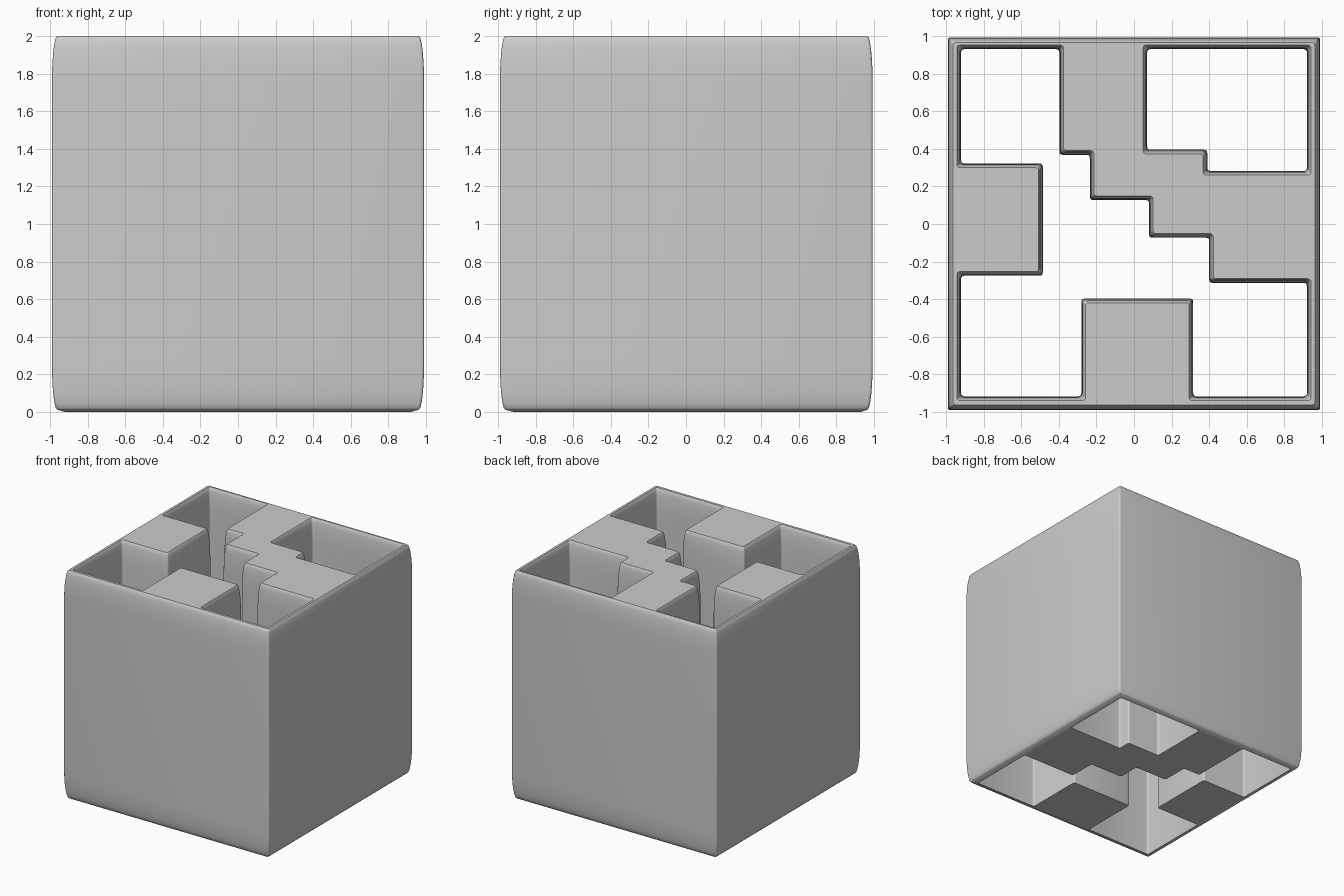
import bpy, bmesh, math
from mathutils import Vector

if "Cube" in bpy.data.objects:
    bpy.data.objects.remove(bpy.data.objects["Cube"])

# Plan outlines at full wall thickness, listed clockwise
OUTER = [(-.99, -.99), (-.99, .993), (.99, .993), (.99, -.99)]
CORNER_SHAFT = [(.07, .93), (.92, .93), (.92, .282), (.39, .282), (.39, .395), (.07, .395)]
STEPPED_SHAFT = [
    (-.92, .93), (-.397, .93), (-.397, .368), (-.235, .368), (-.235, .127),
    (.08, .127), (.08, -.073), (.40, -.073), (.40, -.313), (.92, -.313),
    (.92, -.917), (.315, -.917), (.315, -.397), (-.28, -.397), (-.28, -.917),
    (-.92, -.917), (-.92, -.275), (-.485, -.275), (-.485, .322), (-.92, .322)]


def outline(points, grow, radius):
    """Offset a right-angled outline and round its corners."""
    out = []
    pts = [Vector(p) for p in points]
    for i, p in enumerate(pts):
        a = (p - pts[i - 1]).normalized()
        b = (pts[(i + 1) % len(pts)] - p).normalized()
        q = p + (Vector((-a.y, a.x)) + Vector((-b.y, b.x))) * grow
        s, e = q - a * radius, q + b * radius
        for t in (0, .33, .67, 1):
            out.append(s * (1 - t) ** 2 + q * 2 * t * (1 - t) + e * t * t)
    return out


def wall(bm, points, levels, radius):
    """Skin stacked outlines; return the bottom and top edge loops."""
    rings = [[bm.verts.new((p.x, p.y, z)) for p in outline(points, g, radius)]
             for g, z in levels]
    for r0, r1 in zip(rings, rings[1:]):
        for i in range(len(r0)):
            bm.faces.new((r0[i - 1], r0[i], r1[i], r1[i - 1]))
    return [[bm.edges.get((r[i - 1], r[i])) for i in range(len(r))]
            for r in (rings[0], rings[-1])]


# Tall, shallow rounding of the rims
ARC = [(1 - math.cos(k / 6 * math.pi / 2), math.sin(k / 6 * math.pi / 2)) for k in range(7)]
DEPTH = .25
outer_levels = [(-.028 * g, .012 + DEPTH * (1 - h)) for g, h in reversed(ARC)]
outer_levels += [(-.028 * g, 2 - DEPTH * (1 - h)) for g, h in ARC]
shaft_levels = [(0, 0)] + [(.022 * g, 2 - DEPTH * (1 - h)) for g, h in ARC]

# Block with two open shafts
bm = bmesh.new()
loops = [wall(bm, OUTER, outer_levels, .015)]
loops += [wall(bm, s, shaft_levels, .018) for s in (CORNER_SHAFT, STEPPED_SHAFT)]
for side, nz in ((0, -1), (1, 1)):
    bmesh.ops.triangle_fill(bm, edges=[e for l in loops for e in l[side]],
                            use_beauty=True, use_dissolve=False, normal=(0, 0, nz))
bmesh.ops.recalc_face_normals(bm, faces=bm.faces)
mesh = bpy.data.meshes.new("hollow_block")
bm.to_mesh(mesh)
bm.free()
block = bpy.data.objects.new("hollow_block", mesh)
bpy.context.collection.objects.link(block)

# Smooth rounded rims, crisp top and bottom edges
bpy.context.view_layer.objects.active = block
block.select_set(True)
bpy.ops.object.shade_smooth_by_angle(angle=math.radians(35))
